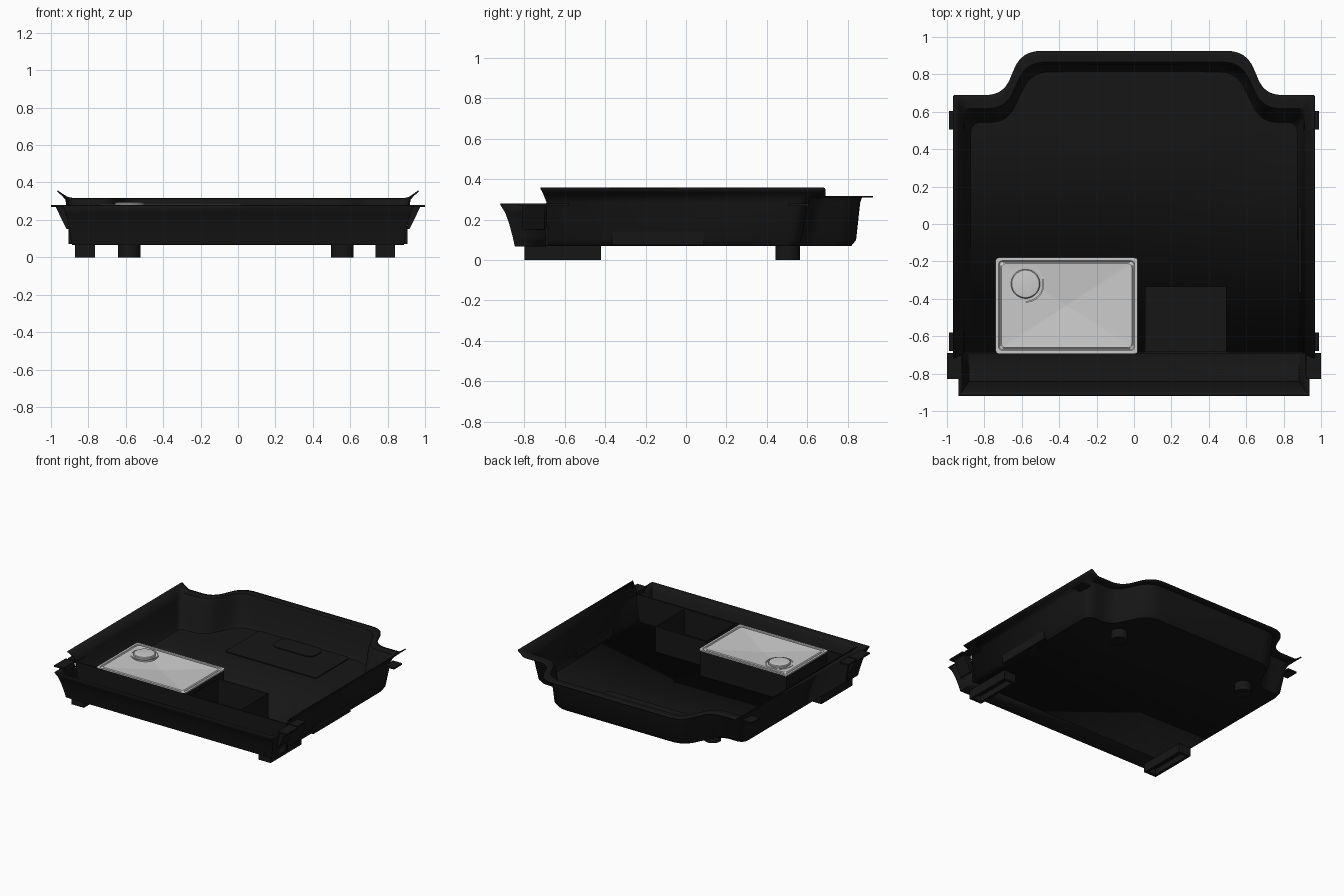
import bpy, bmesh, math
from mathutils import Vector

if "Cube" in bpy.data.objects:
    bpy.data.objects.remove(bpy.data.objects["Cube"])

black = bpy.data.materials.new("black_plastic")
black.diffuse_color = (0.008, 0.008, 0.008, 1)
black.use_nodes = True
black.node_tree.nodes["Principled BSDF"].inputs["Base Color"].default_value = black.diffuse_color


def finish(name, bm, mat=black, thick=0, smooth=True, offset=0):
    bmesh.ops.remove_doubles(bm, verts=bm.verts, dist=0.0002)
    bmesh.ops.recalc_face_normals(bm, faces=bm.faces)
    me = bpy.data.meshes.new(name)
    bm.to_mesh(me)
    bm.free()
    ob = bpy.data.objects.new(name, me)
    bpy.context.collection.objects.link(ob)
    if mat:
        me.materials.append(mat)
    if thick:
        m = ob.modifiers.new("shell", 'SOLIDIFY')
        m.thickness, m.offset = thick, offset
    if smooth:
        bpy.ops.object.select_all(action='DESELECT')
        ob.select_set(True)
        bpy.context.view_layer.objects.active = ob
        bpy.ops.object.shade_smooth_by_angle(angle=math.radians(35))
    return ob


def prism(name, pts, z0, z1, mat=black):
    bm = bmesh.new()
    f = bm.faces.new([bm.verts.new((x, y, z0)) for x, y in pts])
    top = bmesh.ops.extrude_face_region(bm, geom=[f])
    bmesh.ops.translate(bm, vec=(0, 0, z1 - z0),
                        verts=[v for v in top["geom"] if isinstance(v, bmesh.types.BMVert)])
    return finish(name, bm, mat)


def box(name, x0, x1, y0, y1, z0, z1, mat=black):
    return prism(name, [(x0, y0), (x1, y0), (x1, y1), (x0, y1)], z0, z1, mat)


def fillet(ctrl, n=8):
    # round the inner corners of an open control path of (x, y, radius)
    out = [Vector(ctrl[0][:2])]
    for a, b, c in zip(ctrl, ctrl[1:], ctrl[2:]):
        p, r = Vector(b[:2]), b[2]
        s = p + (Vector(a[:2]) - p).normalized() * r
        e = p + (Vector(c[:2]) - p).normalized() * r
        for i in range(n + 1):
            t = i / n
            out.append(s * (1 - t) ** 2 + p * 2 * t * (1 - t) + e * t * t)
    return out + [Vector(ctrl[-1][:2])]


def rounded_rect(x0, x1, y0, y1, r):
    xm = (x0 + x1) / 2
    c = [(xm, y0), (x1, y0, r), (x1, y1, r), (x0, y1, r), (x0, y0, r), (xm, y0)]
    return [tuple(p) for p in fillet(c, 5)[:-1]]


def lip(x):
    return 0.312 + 0.043 * min(max((abs(x) - 0.9) / 0.065, 0), 1) ** 1.4


# Main tray: loops from the floor up the wall and out to the curled lip
def tray_loop(side, yf, ym, sx, yb, bx, z, r):
    c = [(side, yf), (side, ym, r), (side - 0.06, ym, 0.015), (sx, ym, 0.09),
         (bx, yb, 0.1), (0, yb)]
    if r > 0.04:
        c[2] = (side - 0.09, ym, 0.01)
    half = fillet(c)
    loop = half + [Vector((-p.x, p.y)) for p in reversed(half[:-1])]
    return [(p.x, p.y, z if z else lip(p.x)) for p in loop]


bm = bmesh.new()
loops = [tray_loop(0.875, -0.69, 0.545, 0.68, 0.815, 0.55, 0.072, 0.06),
         tray_loop(0.893, -0.69, 0.565, 0.68, 0.838, 0.56, 0.10, 0.06),
         tray_loop(0.915, -0.69, 0.60, 0.69, 0.858, 0.57, 0.285, 0.06),
         tray_loop(0.920, -0.70, 0.62, 0.69, 0.868, 0.575, 0.312, 0.05),
         tray_loop(0.945, -0.71, 0.66, 0.69, 0.90, 0.59, 0, 0.035),
         tray_loop(0.965, -0.72, 0.69, 0.70, 0.925, 0.60, 0, 0.012)]
rings = [[bm.verts.new(p) for p in l] for l in loops]
for a, b in zip(rings, rings[1:]):
    for i in range(len(a) - 1):
        bm.faces.new((a[i], a[i + 1], b[i + 1], b[i]))
bm.faces.new(rings[0])
finish("tray_shell", bm, thick=0.008)

# Front trough: flared front wall with sloping ends
bm = bmesh.new()
prof = [(-0.69, 0.07, 0.885), (-0.845, 0.07, 0.885), (-0.856, 0.12, 0.893),
        (-0.872, 0.18, 0.905), (-0.892, 0.235, 0.918), (-0.918, 0.278, 0.935)]
left = [bm.verts.new((-x, y, z)) for y, z, x in prof]
right = [bm.verts.new((x, y, z)) for y, z, x in prof]
for i in range(5):
    bm.faces.new((left[i], left[i + 1], right[i + 1], right[i]))
for side, s in ((left, -1), (right, 1)):
    back = [side[0]] + [bm.verts.new((s * x, -0.69, z)) for y, z, x in prof[2:]]
    bm.faces.new((side[0], side[1], side[2], back[1]))
    for i in range(1, 4):
        bm.faces.new((back[i], side[i + 1], side[i + 2], back[i + 1]))
finish("front_trough", bm, thick=0.008)
box("divider_wall", -0.905, 0.905, -0.694, -0.684, 0.07, 0.28)

# Side tabs and the gussets at the front corners
for s, tag in ((-1, "left"), (1, "right")):
    def sbox(name, xa, xb, *rest):
        box(tag + name, min(s * xa, s * xb), max(s * xa, s * xb), *rest)
    sbox("_rear_tab", 0.91, 0.988, 0.505, 0.605, 0.268, 0.28)
    sbox("_middle_tab", 0.91, 0.988, -0.68, -0.58, 0.268, 0.28)
    sbox("_front_tab", 0.92, 1.0, -0.83, -0.69, 0.268, 0.28)
    bm = bmesh.new()
    tri = [(0.905, 0.15), (0.917, 0.15), (0.975, 0.27), (0.92, 0.27)]
    a = [bm.verts.new((s * x, -0.81, z)) for x, z in tri]
    b = [bm.verts.new((s * x, -0.70, z)) for x, z in tri]
    bm.faces.new(a)
    bm.faces.new(b)
    for i in range(4):
        bm.faces.new((a[i], a[i - 1], b[i - 1], b[i]))
    finish(tag + "_gusset", bm, smooth=False)

# Access panel low on the right side
box("side_panel", 0.88, 0.903, -0.365, 0.09, 0.075, 0.14)

# Front feet with a slot underneath, and round rear feet
for s, tag in ((-1, "left"), (1, "right")):
    bm = bmesh.new()
    bmesh.ops.create_cube(bm, size=1)
    bmesh.ops.scale(bm, vec=(0.105, 0.38, 0.068), verts=bm.verts)
    bmesh.ops.translate(bm, vec=(s * 0.803 - 0.015, -0.61, 0.034), verts=bm.verts)
    low = min(bm.faces, key=lambda f: f.calc_center_median().z)
    bmesh.ops.inset_region(bm, faces=[low], thickness=0.03)
    deep = bmesh.ops.extrude_face_region(bm, geom=[low])
    bmesh.ops.delete(bm, geom=[low], context='FACES_ONLY')
    bmesh.ops.translate(bm, vec=(0, 0, 0.045),
                        verts=[v for v in deep["geom"] if isinstance(v, bmesh.types.BMVert)])
    finish(tag + "_front_foot", bm, smooth=False)
    ring = [(s * 0.57 - 0.012 + 0.06 * math.cos(t * math.tau / 32),
             0.503 + 0.06 * math.sin(t * math.tau / 32)) for t in range(32)]
    prism(tag + "_rear_foot", ring, 0, 0.07)

# Shallow raised panels on the tray floor at the back
prism("floor_panel", rounded_rect(-0.39, 0.39, 0.4, 0.815, 0.02), 0.07, 0.083)
prism("floor_pad", rounded_rect(-0.18, 0.18, 0.65, 0.812, 0.07), 0.08, 0.09)


# Open compartments: the tank body and the bin beside it
def open_box(name, x0, x1, y0, y1, z0, z1):
    bm = bmesh.new()
    a = [(x0, y0), (x1, y0), (x1, y1), (x0, y1)]
    lo = [bm.verts.new((x, y, z0)) for x, y in a]
    hi = [bm.verts.new((x, y, z1)) for x, y in a]
    bm.faces.new(lo)
    for i in range(4):
        bm.faces.new((lo[i - 1], lo[i], hi[i], hi[i - 1]))
    finish(name, bm, thick=0.006, smooth=False)


open_box("tank_body", -0.73, 0.01, -0.685, -0.19, 0.076, 0.272)
open_box("side_bin", 0.06, 0.495, -0.685, -0.335, 0.076, 0.272)

# Grey tank lid: rounded frame, groove and a surface sloping to the middle
bm = bmesh.new()
steps = [(0, 0.27, 0.02), (0, 0.281, 0.02), (0.016, 0.281, 0.022), (0.02, 0.276, 0.022),
         (0.026, 0.276, 0.022), (0.032, 0.281, 0.022)]
rings = [[bm.verts.new((x, y, z)) for x, y in
          rounded_rect(-0.74 + d, 0.02 - d, -0.692 + d, -0.18 - d, r)] for d, z, r in steps]
for a, b in zip(rings, rings[1:]):
    for i in range(len(a)):
        bm.faces.new((a[i - 1], a[i], b[i], b[i - 1]))
mid = bm.verts.new((-0.36, -0.436, 0.262))
for i in range(len(rings[-1])):
    bm.faces.new((rings[-1][i - 1], rings[-1][i], mid))
finish("tank_lid", bm, None, smooth=False)


# Round filler cap with its surrounding ring
def turned(name, prof):
    bm = bmesh.new()
    rr = [[bm.verts.new((-0.58 + r * math.cos(k * math.tau / 48),
                         -0.32 + r * math.sin(k * math.tau / 48), z)) for k in range(48)]
          for r, z in prof]
    for a, b in zip(rr, rr[1:]):
        for i in range(48):
            bm.faces.new((a[i - 1], a[i], b[i], b[i - 1]))
    if prof[0] != prof[-1]:
        bm.faces.new(rr[-1])
    finish(name, bm, None)


turned("filler_cap", [(0.078, 0.262), (0.078, 0.288), (0.073, 0.293), (0.05, 0.296)])
turned("cap_ring", [(0.092, 0.265), (0.1, 0.265), (0.1, 0.282), (0.092, 0.282), (0.092, 0.265)])
